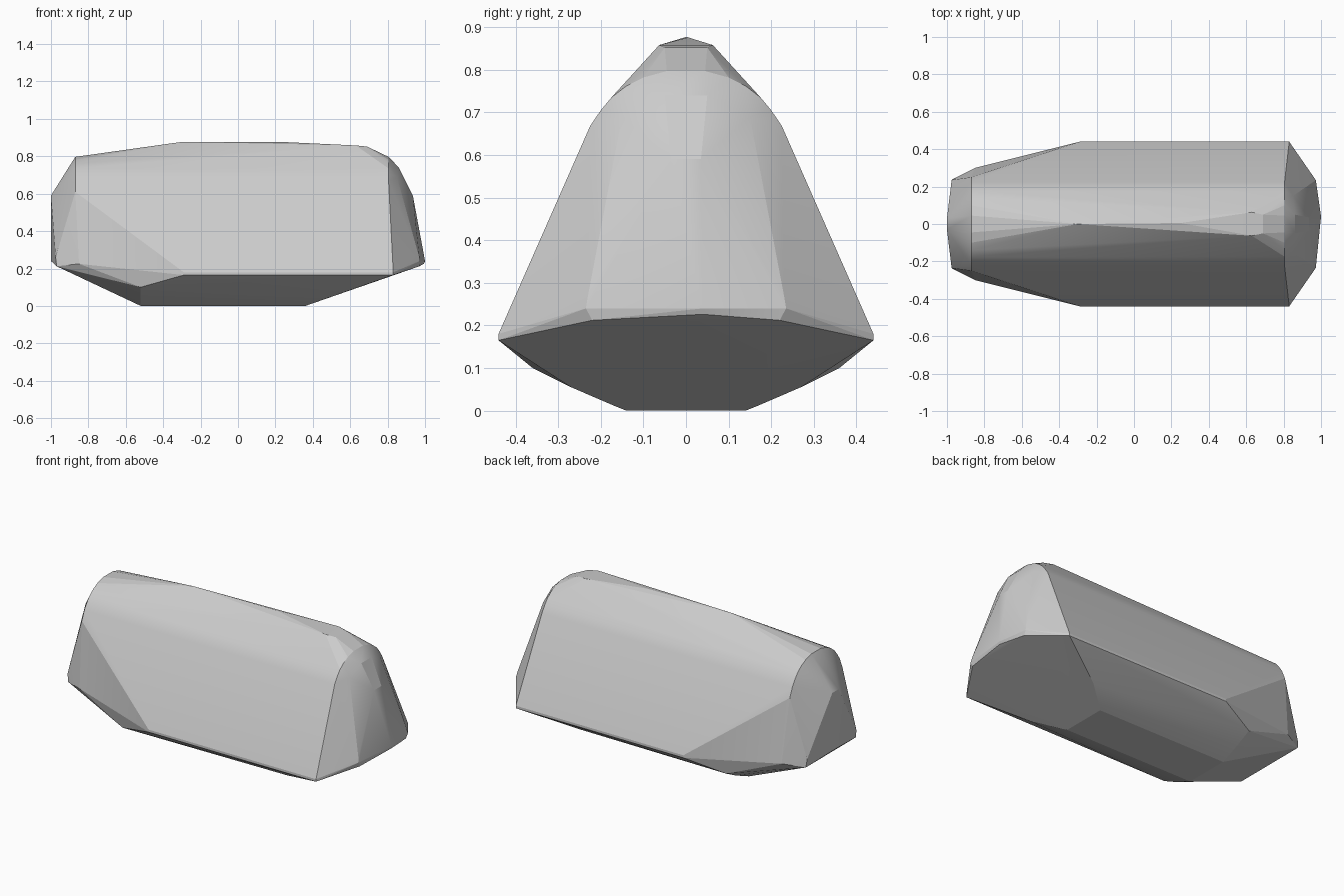
import bpy
import bmesh

cube = bpy.data.objects.get("Cube")
if cube:
    bpy.data.objects.remove(cube, do_unlink=True)

grey = bpy.data.materials.new("light_grey")
grey.use_nodes = True
colour = (0.6, 0.6, 0.6, 1)
grey.diffuse_color = colour
grey.node_tree.nodes["Principled BSDF"].inputs["Base Color"].default_value = colour


def mirrored(points):
    """Points on both sides of the long axis."""
    return [(x, s * y, z) for x, y, z in points for s in (1, -1)]


# Rounded roof section, shared by both ends: (y, z)
arch = [(0.045, 0.797), (0.1, 0.782), (0.14, 0.762), (0.175, 0.735),
        (0.2, 0.705), (0.225, 0.668)]
# Curved belly section: (y, z)
belly = [(0.14, 0), (0.17, 0.012), (0.27, 0.055), (0.36, 0.1)]

points = mirrored([(-0.87, y, z) for y, z in arch + [(0.25, 0.61)]])
points += mirrored([(0.805, y, z) for y, z in arch])
points += mirrored([(-0.52, y, z) for y, z in belly])
points += mirrored([(0.36 + z * 2.85, y, z) for y, z in belly[:3]])

# Roof ridge
points += [(-0.3, 0, 0.877), (0.25, 0.005, 0.876)]
points += mirrored([(0.63, 0.063, 0.858), (0.69, 0.05, 0.852)])
# Lower side edges
points += mirrored([(x, 0.44, z) for x in (-0.29, 0.83) for z in (0.165, 0.18)])
# Blunt end towards -x
points += mirrored([(-0.85, 0.3, 0.225), (-0.97, 0.24, 0.212),
                    (-0.975, 0.235, 0.26), (-1, 0.03, 0.24), (-1, 0.03, 0.59)])
# Pointed end towards +x
points += mirrored([(0.97, 0.22, 0.212), (0.972, 0.235, 0.24),
                    (0.966, 0.23, 0.27), (0.85, 0.15, 0.69),
                    (0.86, 0.05, 0.74), (0.935, 0.035, 0.59)])
points += [(0.995, 0.04, 0.226), (1, 0.04, 0.24), (0.987, 0.04, 0.3)]

# Faceted shell wrapped round all the sections
bm = bmesh.new()
for p in points:
    bm.verts.new(p)
hull = bmesh.ops.convex_hull(bm, input=bm.verts[:])
loose = [v for v in bm.verts if not v.link_faces]
bmesh.ops.delete(bm, geom=loose, context="VERTS")
bmesh.ops.recalc_face_normals(bm, faces=bm.faces[:])

mesh = bpy.data.meshes.new("faceted_body")
bm.to_mesh(mesh)
bm.free()
mesh.materials.append(grey)
body = bpy.data.objects.new("faceted_body", mesh)
bpy.context.collection.objects.link(body)

# Soft shading over the shallow facets, crisp main edges
bpy.context.view_layer.objects.active = body
body.select_set(True)
bpy.ops.object.shade_smooth_by_angle(angle=0.2)
